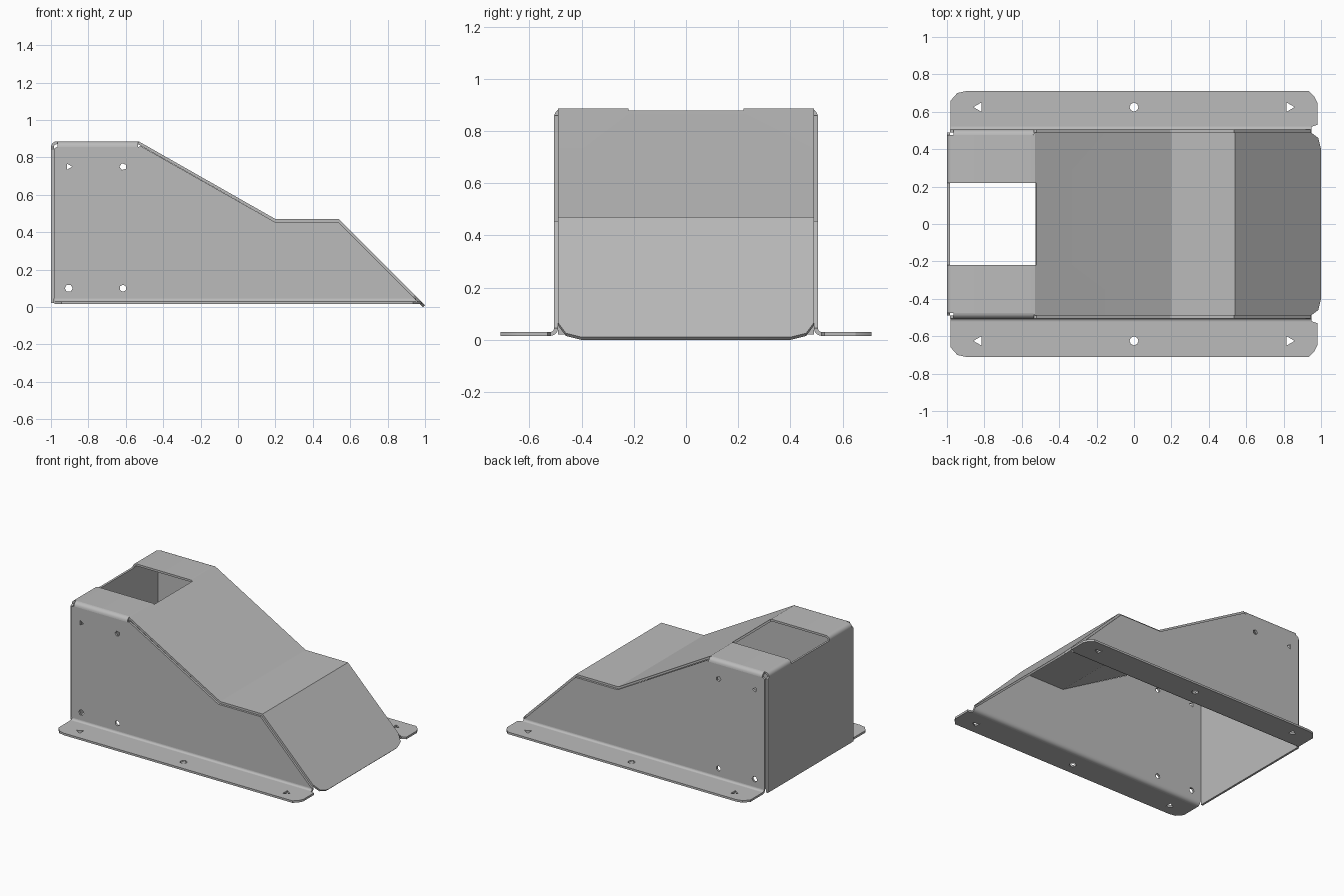
import bpy, bmesh
from math import radians, pi, cos, sin
from mathutils import Vector

cube = bpy.data.objects.get("Cube")
if cube:
    bpy.data.objects.remove(cube, do_unlink=True)

T = 0.015          # sheet thickness
R = 2 * T          # outer bend radius

steel = bpy.data.materials.new("grey_steel")
steel.use_nodes = True
GREY = (0.5, 0.5, 0.5, 1)
steel.diffuse_color = GREY
steel.node_tree.nodes["Principled BSDF"].inputs["Base Color"].default_value = GREY


def finish(name, bm, solid=0):
    me = bpy.data.meshes.new(name)
    bm.to_mesh(me)
    bm.free()
    me.materials.append(steel)
    ob = bpy.data.objects.new(name, me)
    bpy.context.collection.objects.link(ob)
    bpy.ops.object.select_all(action='DESELECT')
    ob.select_set(True)
    bpy.context.view_layer.objects.active = ob
    if solid:
        mod = ob.modifiers.new("thickness", 'SOLIDIFY')
        mod.thickness = solid
        mod.offset = -1
        mod.use_even_offset = True
        bpy.ops.object.modifier_apply(modifier=mod.name)
    bpy.ops.object.shade_smooth_by_angle(angle=radians(25))


def plate(name, loops, place, depth):
    """Flat outline with holes, placed in space and extruded by a vector."""
    bm = bmesh.new()
    edges = []
    for loop in loops:
        vs = [bm.verts.new(place(a, b)) for a, b in loop]
        edges += [bm.edges.new((v, vs[i - 1])) for i, v in enumerate(vs)]
    bmesh.ops.triangle_fill(bm, use_beauty=True, edges=edges)
    ext = bmesh.ops.extrude_face_region(bm, geom=bm.faces[:], use_keep_orig=True)
    moved = [g for g in ext["geom"] if isinstance(g, bmesh.types.BMVert)]
    bmesh.ops.translate(bm, verts=moved, vec=Vector(depth))
    bmesh.ops.recalc_face_normals(bm, faces=bm.faces[:])
    finish(name, bm)


def arc(cx, cy, r, start, end, n=5):
    pts = []
    for i in range(n + 1):
        a = radians(start + (end - start) * i / n)
        pts.append((cx + r * cos(a), cy + r * sin(a)))
    return pts


def hole(x, y, r, n, turn=0.0):
    return [(x + r * cos(turn + 2 * pi * i / n), y + r * sin(turn + 2 * pi * i / n))
            for i in range(n)]


# Folded cover: back wall, top, slopes and front lip as one sheet (x, z, half width)
rows = [(-1, 0.02, 0.49), (-1, 0.845, 0.49)]
rows += [(x, z, 0.475) for x, z in arc(-0.97, 0.855, R, 180, 90)]
rows += [(-0.54, 0.885, 0.475), (-0.53, 0.885, 0.49), (-0.52, 0.879, 0.49),
         (0.2, 0.47, 0.49), (0.54, 0.47, 0.49), (0.945, 0.065, 0.49),
         (0.985, 0.025, 0.46), (1, 0.01, 0.4)]
bm = bmesh.new()
grid = [[bm.verts.new((x, y, z)) for y in (-w, -0.22, 0.22, w)] for x, z, w in rows]
for i in range(len(rows) - 1):
    for j in range(3):
        opening = j == 1 and rows[i][1] > 0.85 and rows[i + 1][0] < -0.51
        if not opening:
            bm.faces.new((grid[i][j], grid[i + 1][j], grid[i + 1][j + 1], grid[i][j + 1]))
finish("folded_cover", bm, solid=T)

# Outlines shared by the two sides
side_outline = [(-0.985, 0.045), (-0.985, 0.845), (-0.97, 0.855), (-0.535, 0.855),
                (-0.52, 0.86), (0.196, 0.455), (0.534, 0.455), (0.944, 0.045)]
side_holes = [hole(-0.905, 0.75, 0.019, 3), hole(-0.615, 0.75, 0.019, 5, 0.6),
              hole(-0.905, 0.1, 0.021, 6), hole(-0.615, 0.1, 0.019, 6, 0.5)]
flange_outline = [(-0.98, 0.52), (-0.98, 0.66), (-0.945, 0.7), (-0.9, 0.71),
                  (0.935, 0.71), (0.965, 0.68), (0.98, 0.65), (0.98, 0.53), (0.95, 0.52)]
flange_holes = [hole(-0.83, 0.625, 0.029, 3, pi), hole(0, 0.625, 0.024, 8),
                hole(0.83, 0.625, 0.029, 3)]
foot_bend = arc(0.52, 0.045, R, 180, 270) + arc(0.52, 0.045, T, 270, 180)
top_bend = arc(0.475, 0.855, R, 0, 90) + arc(0.475, 0.855, T, 90, 0)

for side, s in (("left", 1), ("right", -1)):
    # On this model the left side is +y when seen along its length
    tag = "back" if s > 0 else "front"
    plate(tag + "_side_wall", [side_outline] + side_holes,
          lambda a, b: (a, s * 0.49, b), (0, s * T, 0))
    plate(tag + "_mounting_flange", [flange_outline] + flange_holes,
          lambda a, b: (a, s * b, T), (0, 0, T))
    plate(tag + "_foot_bend", [foot_bend],
          lambda a, b: (-0.98, s * a, b), (1.93, 0, 0))
    plate(tag + "_top_bend", [top_bend],
          lambda a, b: (-0.965, s * a, b), (0.43, 0, 0))
